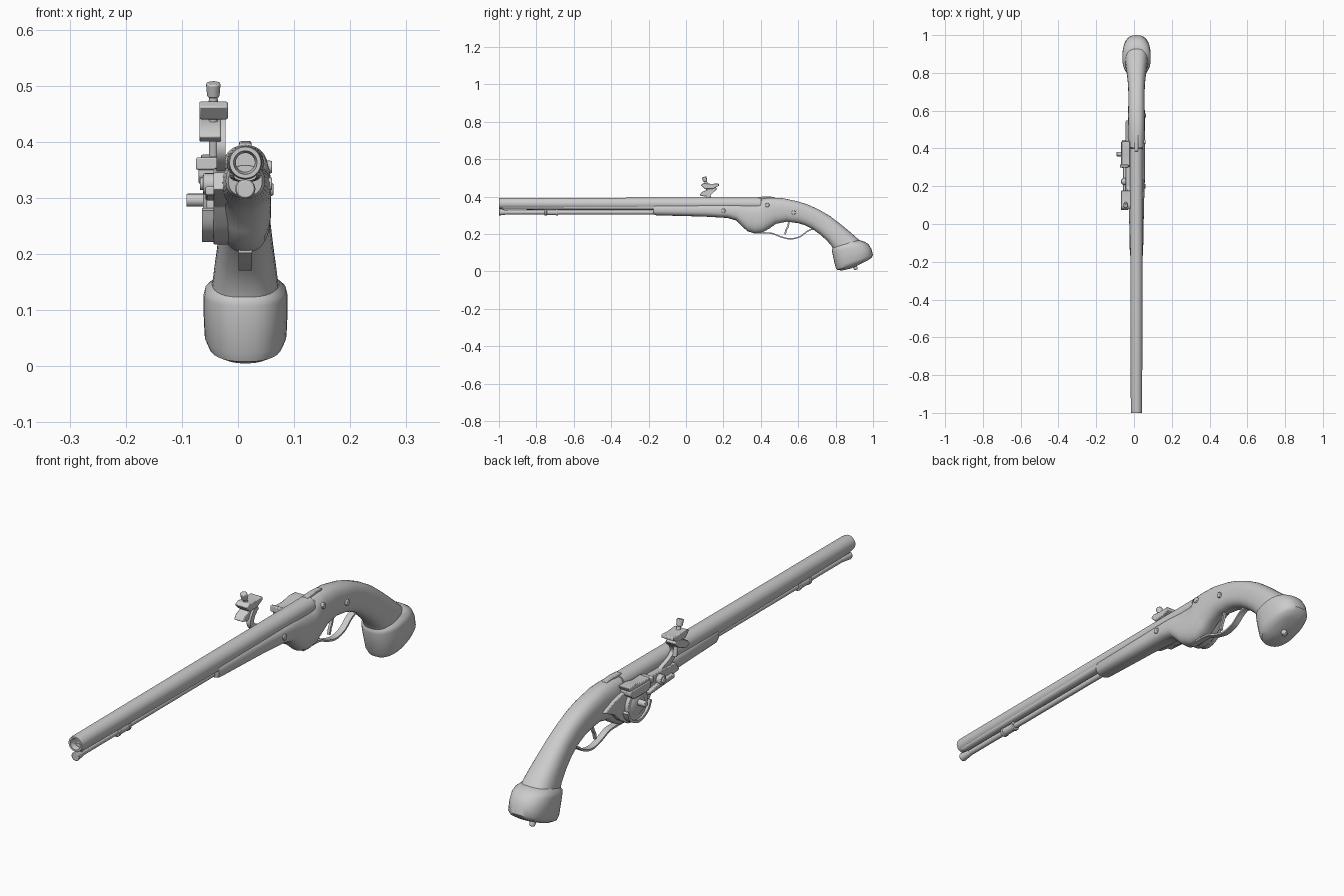
import bpy, bmesh, math
from mathutils import Vector

CX = 0.013  # centre line of barrel and stock
steel = bpy.data.materials.new("plain grey")
steel.diffuse_color = (0.6, 0.6, 0.6, 1)


def finish(name, bm, angle=40, bevel=0):
    bmesh.ops.recalc_face_normals(bm, faces=bm.faces)
    me = bpy.data.meshes.new(name)
    bm.to_mesh(me)
    bm.free()
    ob = bpy.data.objects.new(name, me)
    bpy.context.collection.objects.link(ob)
    me.materials.append(steel)
    if bevel:
        mod = ob.modifiers.new("soft edges", 'BEVEL')
        mod.width, mod.segments = bevel, 2
    bpy.ops.object.select_all(action='DESELECT')
    ob.select_set(True)
    bpy.context.view_layer.objects.active = ob
    bpy.ops.object.shade_smooth_by_angle(angle=math.radians(angle))
    return ob


def loft(name, rows, power=2.0, n=32, cx=CX, angle=40):
    """Rows: upper y, upper z, lower y, lower z, half width."""
    bm = bmesh.new()
    rings = []
    for ty, tz, by, bz, hw in rows:
        top, bot = Vector((cx, ty, tz)), Vector((cx, by, bz))
        mid, half = (top + bot) / 2, (top - bot) / 2
        ring = []
        for i in range(n):
            a = 2 * math.pi * i / n
            c, s = math.cos(a), math.sin(a)
            u = math.copysign(abs(c) ** (2 / power), c)
            v = math.copysign(abs(s) ** (2 / power), s)
            ring.append(bm.verts.new(mid + half * v + Vector((hw * u, 0, 0))))
        rings.append(ring)
    for a, b in zip(rings, rings[1:]):
        for i in range(n):
            j = (i + 1) % n
            bm.faces.new((a[i], a[j], b[j], b[i]))
    bm.faces.new(rings[0])
    bm.faces.new(rings[-1])
    return finish(name, bm, angle)


def rod(name, a, b, r1, r2=None, n=20, bevel=0):
    a, b = Vector(a), Vector(b)
    bm = bmesh.new()
    bmesh.ops.create_cone(bm, cap_ends=True, segments=n, radius1=r1,
                          radius2=r1 if r2 is None else r2, depth=(b - a).length)
    rot = (b - a).to_track_quat('Z', 'Y').to_matrix().to_4x4()
    bm.transform(rot)
    bmesh.ops.translate(bm, verts=bm.verts, vec=(a + b) / 2)
    return finish(name, bm, 40, bevel)


def plate(name, pts, x0, x1, bevel=0.003):
    """Side outline in (y, z) given thickness along x."""
    bm = bmesh.new()
    f = bm.faces.new([bm.verts.new((x0, y, z)) for y, z in pts])
    ext = bmesh.ops.extrude_face_region(bm, geom=[f])
    vs = [v for v in ext['geom'] if isinstance(v, bmesh.types.BMVert)]
    bmesh.ops.translate(bm, verts=vs, vec=(x1 - x0, 0, 0))
    return finish(name, bm, 35, bevel)


def smooth_path(pts, steps=6):
    p = [Vector(q) for q in [pts[0]] + pts + [pts[-1]]]
    out = []
    for i in range(1, len(p) - 2):
        for k in range(steps):
            t = k / steps
            a, b, c, d = p[i - 1:i + 3]
            out.append(0.5 * (2 * b + (c - a) * t + (2 * a - 5 * b + 4 * c - d) * t * t
                              + (3 * b - a - 3 * c + d) * t ** 3))
    return out + [p[-1]]


def strap(name, pts, x0, x1, thick):
    """Flat band that follows a (y, z) path."""
    path = smooth_path(pts)
    up, down = [], []
    for i, q in enumerate(path):
        d = path[min(i + 1, len(path) - 1)] - path[max(i - 1, 0)]
        nrm = Vector((-d.y, d.x)).normalized() * thick / 2
        up.append(tuple(q + nrm))
        down.append(tuple(q - nrm))
    return plate(name, up + down[::-1], x0, x1, 0)


# Barrel with open bore
loft("barrel", [
    (.40, .395, .40, .327, .034), (-.2, .394, -.2, .329, .0325),
    (-.985, .393, -.985, .333, .030), (-1, .391, -1, .335, .028),
    (-1, .384, -1, .342, .021), (-.98, .380, -.98, .346, .017),
    (-.7, .380, -.7, .346, .017)])
plate("breech_tang", [(.385, .375), (.385, .398), (.43, .401), (.475, .398), (.475, .38)],
      CX - .011, CX + .011)

# Wooden stock: thin fore-end, belly under the lock and curved grip
loft("fore_end", [(-.98, .358, -.98, .330, .021), (-.17, .360, -.17, .328, .029)], 2.6)
loft("stock", [
    (-.178, .358, -.172, .304, .030), (-.165, .360, -.16, .300, .035),
    (.1, .361, .1, .293, .040), (.22, .362, .22, .286, .044),
    (.27, .362, .27, .272, .045), (.30, .362, .30, .240, .046),
    (.33, .362, .33, .214, .046), (.37, .364, .37, .203, .046),
    (.395, .368, .41, .209, .046), (.402, .390, .45, .232, .046),
    (.45, .394, .48, .254, .045), (.52, .391, .54, .266, .044),
    (.60, .374, .60, .258, .044), (.65, .358, .635, .247, .043),
    (.71, .331, .675, .228, .043), (.77, .296, .715, .199, .045),
    (.83, .250, .752, .166, .050), (.89, .200, .778, .136, .056),
    (.935, .160, .787, .115, .060)], 2.5)

# Pommel and end button
loft("pommel", [
    (.925, .168, .785, .126, .060), (.955, .158, .781, .118, .072),
    (.975, .146, .781, .107, .075), (.992, .120, .787, .075, .075),
    (1.0, .088, .799, .024, .073), (.992, .073, .808, .008, .066),
    (.965, .055, .835, .005, .047), (.925, .035, .88, .015, .02)],
     2.4, cx=.0135)
rod("pommel_button", (.0135, .897, .04), (.0135, .910, .009), .012, .010, bevel=.003)

# Ramrod with flared tip, pipe
rod("ramrod", (CX, -.97, .316), (CX, -.15, .316), .011)
rod("ramrod_tip", (CX, -1, .316), (CX, -.95, .316), .017, .011, bevel=.003)
rod("ramrod_pipe", (CX, -.755, .316), (CX, -.685, .316), .0155, bevel=.003)
for y in (-.75, -.69):
    rod("pipe_ring", (CX, y - .006, .316), (CX, y + .006, .316), .018, bevel=.002)
plate("pipe_mount", [(-.75, .316), (-.69, .316), (-.69, .34), (-.75, .34)], CX - .008, CX + .008)

# Trigger and guard
strap("trigger_guard", [(.36, .205), (.41, .206), (.46, .203), (.51, .184), (.56, .174),
                        (.61, .186), (.65, .215), (.68, .226), (.70, .215)],
      CX - .012, CX + .012, .007)
strap("trigger", [(.552, .275), (.545, .24), (.535, .22), (.53, .198)], CX - .005, CX + .005, .009)

# Screws on the right flank
for y, z, x in ((.20, .325, .055), (.435, .355, .055), (.575, .315, .057)):
    rod("side_screw", (x - .02, y, z), (x + .006, y, z), .013, .011, bevel=.002)

# Lock plate and wheel on the left flank
plate("lock_plate", [
    (.10, .315), (.12, .345), (.20, .352), (.42, .354), (.49, .340), (.55, .315), (.49, .288),
    (.45, .250), (.41, .225), (.37, .217), (.33, .225), (.30, .25), (.27, .285), (.18, .300)],
      -.044, -.015)
rod("wheel", (-.040, .37, .288), (-.056, .37, .288), .062, .060, n=40, bevel=.003)
rod("wheel_cover", (-.054, .37, .288), (-.062, .37, .288), .045, .034, n=40)
rod("wheel_spindle", (-.05, .37, .296), (-.092, .37, .296), .0115, n=16, bevel=.002)
strap("wheel_bracket", [(.30, .28), (.32, .245), (.37, .226), (.42, .245), (.44, .28)],
      -.064, -.04, .010)

# Priming pan and sliding lid
plate("priming_pan", [(.31, .338), (.325, .325), (.41, .325), (.435, .345), (.435, .36), (.31, .36)],
      -.070, -.02)
plate("pan_lid", [(.30, .357), (.31, .370), (.36, .368), (.40, .377), (.44, .374), (.43, .357)],
      -.066, -.022)
plate("pan_lever", [(.30, .35), (.315, .35), (.315, .372), (.30, .372)], -.075, -.03)

# Cock: pivot, arm, jaws and clamp screw
rod("cock_pivot", (-.03, .225, .325), (-.062, .225, .325), .019, bevel=.003)
rod("pivot_screw", (-.06, .225, .325), (-.068, .225, .325), .011, bevel=.002)
plate("cock_spring", [(.15, .305), (.30, .295), (.30, .308), (.24, .318), (.15, .32)], -.058, -.035)
strap("cock_arm", [(.23, .325), (.19, .345), (.145, .362), (.118, .385), (.125, .415), (.15, .44)],
      -.038, -.022, .022)
plate("lower_jaw", [(.072, .408), (.10, .400), (.135, .415), (.168, .442), (.155, .450),
                    (.12, .440), (.085, .425)], -.069, -.030)
plate("upper_jaw", [(.078, .462), (.095, .472), (.135, .468), (.175, .470), (.177, .458),
                    (.145, .442), (.10, .440)], -.069, -.018)
rod("clamp_screw", (-.044, .130, .375), (-.044, .108, .47), .008)
rod("clamp_screw_neck", (-.044, .110, .462), (-.044, .103, .488), .009, .007)
rod("clamp_screw_head", (-.044, .104, .480), (-.044, .096, .505), .011, .013, bevel=.003)
